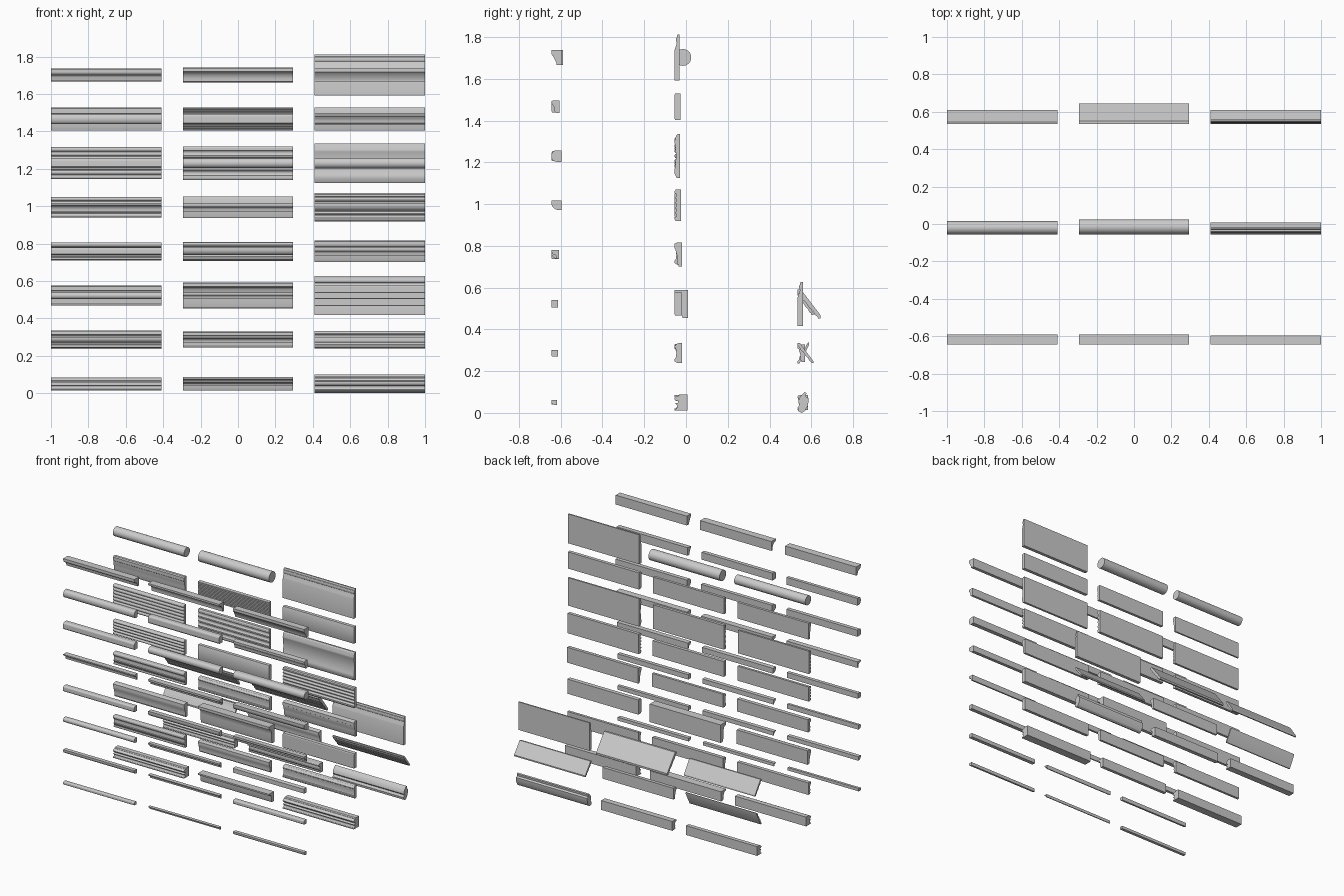
import bpy, bmesh
from math import sin, cos, radians

if "Cube" in bpy.data.objects:
    bpy.data.objects.remove(bpy.data.objects["Cube"])

# Profiles: u = 0 front .. 1 back, v = 0 bottom .. 1 top, traced as a closed outline
def arc(cu, cv, ru, rv, a0, a1, n=10):
    return [(cu + ru * cos(radians(a0 + (a1 - a0) * i / n)),
             cv + rv * sin(radians(a0 + (a1 - a0) * i / n))) for i in range(n + 1)]

BACK = [(1, 0), (1, 1)]

def rod():
    return arc(.5, .5, .5, .5, 0, 360, 32)[:-1]

def half_round():
    return BACK + [(.55, 1)] + arc(.5, .5, .5, .5, 90, 270, 16) + [(.55, 0)]

def low_quarter():
    return BACK + [(0, 1), (0, .8)] + arc(.8, .75, .8, .75, 180, 270)

def cove():
    return BACK + [(0, 1), (0, .85), (.1, .85)] + arc(.1, .1, .65, .65, 90, 0) + [(.75, 0)]

def ogee():
    return BACK + [(0, 1), (0, .82), (.08, .8)] + arc(.35, .75, .27, .25, 180, 270, 8) \
        + arc(.35, .2, .3, .3, 90, 0, 8) + [(.7, .1), (.7, 0)]

def stop():
    return BACK + [(.35, 1)] + arc(.35, .7, .35, .3, 90, 180, 8) + [(0, .12), (.12, 0)]

def lattice():
    return BACK + [(.1, 1), (0, .95), (0, .05), (.1, 0)]

def wedge():
    return BACK + [(0, 1), (0, .72), (.12, .66), (.5, .12), (.5, 0)]

def reeds(n, dip=.35):
    p = list(BACK)
    for i in range(n):
        p += arc(dip, 1 - (i + .5) / n, dip, .44 / n, 90, 270, 8)
    return p

def flutes(n):
    p = BACK + [(.2, 1), (0, .95)]
    for i in range(n):
        p += arc(0, .9 - .8 * (i + .5) / n, .35, .3 / n, 90, -90, 8)
    return p + [(0, .05), (.2, 0)]

def casing():
    return BACK + arc(.25, .91, .25, .09, 90, 180, 6) + [(0, .8), (.15, .78)] \
        + arc(.1, .6, .25, .16, 90, 0, 6) + [(.3, .4), (.2, .36), (.4, .2)] \
        + arc(.45, .1, .2, .08, 90, 270, 6) + [(.45, 0)]

def colonial():
    return BACK + [(.3, 1), (.0, .95), (0, .75), (.15, .72), (.15, .66), (.3, .5),
                   (.4, .35), (.4, .12), (.5, .06), (.55, 0)]

def base():
    return BACK + [(.6, 1), (.45, .97)] + arc(.45, .88, .2, .06, 90, 270, 6) \
        + [(.35, .78), (.12, .7), (0, .66), (0, 0)]

def bowed():
    return BACK + [(.55, 1), (.3, .97), (0, .84), (0, .8), (.15, .76), (.25, .5),
                   (.15, .24), (0, .2), (0, .1), (.4, 0)]

def sill():
    return BACK + [(.4, 1), (.3, .92)] + arc(.3, .74, .3, .16, 90, 270, 8) \
        + [(.3, .5), (.2, .45)] + arc(0, .25, .2, .18, 90, -90, 6) + [(0, 0)]

def brick():
    return [(1, 0), (1, 1), (0, 1), (0, .85), (.3, .8), (.45, .68), (.5, .5), (.5, .2), (.6, 0)]

def crown():
    return [(1, 0), (1, .1), (.14, 1), (0, 1), (0, .88), (.1, .82), (.18, .66),
            (.34, .56), (.5, .36), (.66, .26), (.74, .12), (.86, .06), (.88, 0)]

def raked():
    return [(u, 1 - v) for u, v in crown()]

def leaf():
    return [(.35, 0), (.65, .08), (.95, .35), (1, .7), (.75, .78), (.8, .95), (.65, 1),
            (.4, .88), (.12, .7), (.05, .5), (.2, .4), (0, .25), (.05, .08)]

# One extruded strip of moulding
def strip(name, outline, x0, y0, zc, depth, height, length=.59):
    bm = bmesh.new()
    vs = [bm.verts.new((x0, y0 + u * depth, zc + (v - .5) * height)) for u, v in outline]
    face = bm.faces.new(vs)
    ext = bmesh.ops.extrude_face_region(bm, geom=[face])
    bmesh.ops.translate(bm, vec=(length, 0, 0),
                        verts=[g for g in ext["geom"] if isinstance(g, bmesh.types.BMVert)])
    bmesh.ops.remove_doubles(bm, verts=bm.verts, dist=1e-5)
    bmesh.ops.recalc_face_normals(bm, faces=bm.faces)
    me = bpy.data.meshes.new(name)
    bm.to_mesh(me)
    bm.free()
    ob = bpy.data.objects.new(name, me)
    bpy.context.collection.objects.link(ob)
    bpy.context.view_layer.objects.active = ob
    ob.select_set(True)
    bpy.ops.object.shade_smooth_by_angle(angle=radians(30))
    ob.select_set(False)

def R(n, dip=.35): return reeds(n, dip)

# Rows bottom to top, three columns each: (kind, outline, depth, height)
front = [
    [("stop", stop(), .025, .022), ("cove", cove(), .025, .022), ("quarter", low_quarter(), .028, .025)],
    [("quarter", low_quarter(), .03, .03), ("cove", cove(), .03, .03), ("stop", stop(), .032, .03)],
    [("half_round", half_round(), .03, .035), ("ogee", ogee(), .03, .035), ("lattice", lattice(), .032, .036)],
    [("stop", stop(), .035, .04), ("quarter", low_quarter(), .035, .04), ("ogee", ogee(), .038, .044)],
    [("cove", cove(), .04, .045), ("ogee", ogee(), .045, .045), ("quarter", low_quarter(), .05, .046)],
    [("stop", stop(), .04, .05), ("half_round", half_round(), .045, .05), ("half_round", half_round(), .05, .055)],
    [("half_round", half_round(), .04, .055), ("stop", stop(), .04, .055), ("colonial", colonial(), .04, .06)],
    [("ogee", ogee(), .055, .065), ("cove", cove(), .055, .07), ("wedge", wedge(), .05, .07)],
]
middle = [
    [("sill", sill(), .06, .07), ("brick", brick(), .06, .072), ("thick_sill", sill(), .062, .078)],
    [("casing", casing(), .033, .09), ("colonial", colonial(), .035, .085), ("bowed", bowed(), .035, .095)],
    [("colonial", colonial(), .04, .105), ("brick", brick(), .065, .135), ("lattice", lattice(), .035, .11)],
    [("casing", casing(), .035, .095), ("bowed", bowed(), .035, .1), ("colonial", colonial(), .036, .115)],
    [("reeded", R(5), .028, .11), ("lattice", lattice(), .028, .115), ("reeded", flutes(5), .03, .15)],
    [("reeded", R(7), .025, .172), ("fluted", flutes(4), .027, .18), ("bowed", bowed(), .027, .21)],
    [("colonial", colonial(), .028, .122), ("fine_reed", R(12, .2), .025, .122), ("lattice", lattice(), .028, .125)],
    [("rod", rod(), .07, .07), ("rod", rod(), .08, .08), ("base", base(), .025, .22)],
]
rear = [
    [("sill", sill(), .05, .07), ("casing", casing(), .05, .07), ("leaf", leaf(), .052, .1)],
    [("raked", raked(), .055, .1), ("colonial", colonial(), .035, .085), ("crown", crown(), .075, .095)],
    [("crown", crown(), .075, .105), ("crown", crown(), .11, .138), ("base", base(), .025, .21)],
]

# Place every strip on the rack grid
for layer, (rows, y0) in {"front": (front, -.645), "middle": (middle, -.055), "rear": (rear, .535)}.items():
    for r, row in enumerate(rows):
        for c, (kind, outline, d, h) in enumerate(row):
            strip(f"{layer}_{kind}_moulding_{r + 1}_{c + 1}", outline,
                  -1 + .705 * c, y0, .05 + .236 * r, d, h)
